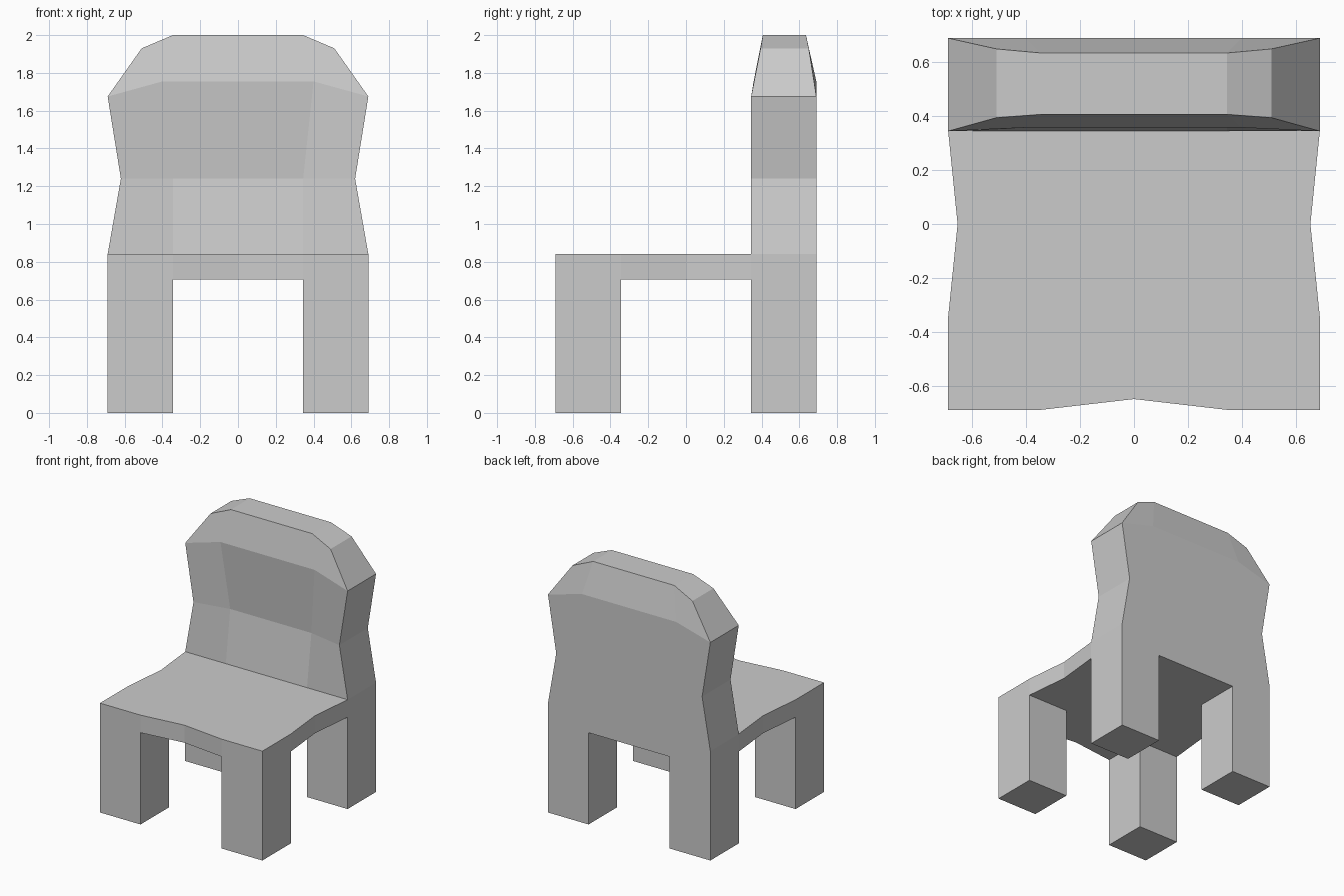
import bpy, bmesh

if "Cube" in bpy.data.objects:
    bpy.data.objects.remove(bpy.data.objects["Cube"])

W = 0.69      # half width of the chair
L = 0.345     # leg thickness, also the inner edge of each leg
LEG_TOP, SEAT_TOP = 0.705, 0.84


def finish(name, bm):
    bmesh.ops.recalc_face_normals(bm, faces=bm.faces)
    mesh = bpy.data.meshes.new(name)
    bm.to_mesh(mesh)
    bm.free()
    obj = bpy.data.objects.new(name, mesh)
    bpy.context.collection.objects.link(obj)
    return obj


def prism(name, outline, z0, z1):
    bm = bmesh.new()
    face = bm.faces.new([bm.verts.new((x, y, z0)) for x, y in outline])
    up = bmesh.ops.extrude_face_region(bm, geom=[face], use_keep_orig=True)
    top = [v for v in up["geom"] if isinstance(v, bmesh.types.BMVert)]
    bmesh.ops.translate(bm, verts=top, vec=(0, 0, z1 - z0))
    return finish(name, bm)


# Four square legs
for row, sy in (("front", -1), ("back", 1)):
    for side, sx in (("left", -1), ("right", 1)):
        prism(f"{row}_{side}_leg",
              [(sx * a, sy * b) for a, b in ((L, L), (W, L), (W, W), (L, W))],
              0, LEG_TOP)

# Seat slab, pinched in at the middle of the front and sides
half = [(0, -0.65), (L, -W), (W, -W), (W, -L), (0.655, 0), (W, L), (W, W)]
seat_outline = half + [(-x, y) for x, y in reversed(half[1:])]
prism("seat", seat_outline, LEG_TOP, SEAT_TOP)

# Backrest rows: outer and inner point, each as (x, z, front y, back y)
rows = [
    ((W, SEAT_TOP, L, W), (L, SEAT_TOP, L, W)),
    ((0.62, 1.24, L, W), (L, 1.24, 0.398, W)),
    ((W, 1.675, L, W), (0.40, 1.755, 0.358, W)),
    ((0.51, 1.93, 0.395, 0.65), (L, 2.0, 0.407, 0.635)),
]
bm = bmesh.new()
front, back = [], []
for outer, inner in rows:
    columns = [(-1, outer), (-1, inner), (1, inner), (1, outer)]
    front.append([bm.verts.new((s * p[0], p[2], p[1])) for s, p in columns])
    back.append([bm.verts.new((s * p[0], p[3], p[1])) for s, p in columns])
for r in range(3):
    for panel in (front, back):
        for c in range(3):
            bm.faces.new((panel[r][c], panel[r][c + 1],
                          panel[r + 1][c + 1], panel[r + 1][c]))
    for c in (0, 3):
        bm.faces.new((front[r][c], front[r + 1][c], back[r + 1][c], back[r][c]))
for r in (0, 3):
    for c in range(3):
        bm.faces.new((front[r][c], front[r][c + 1], back[r][c + 1], back[r][c]))
finish("backrest", bm)
